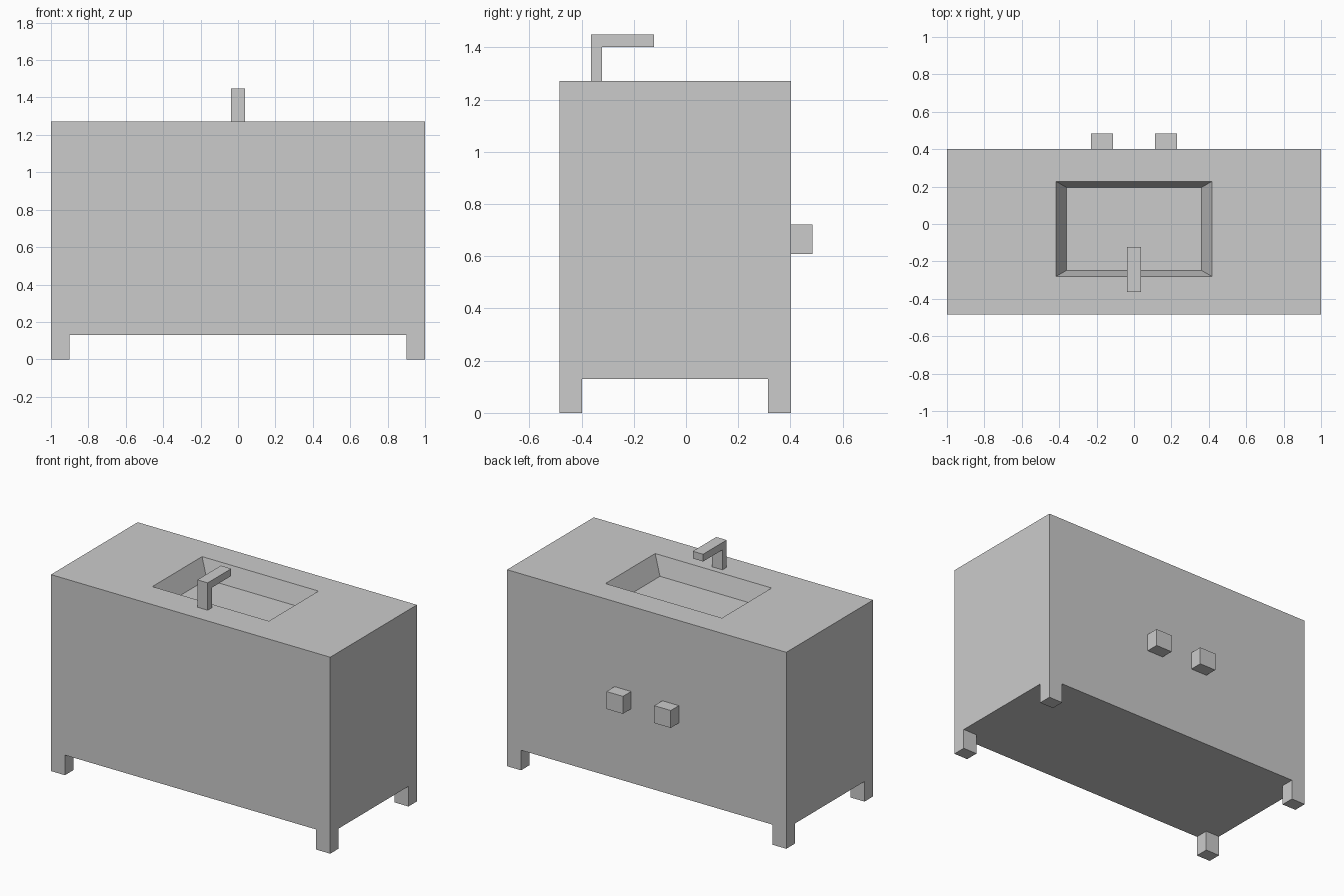
import bpy
import bmesh

if "Cube" in bpy.data.objects:
    bpy.data.objects.remove(bpy.data.objects["Cube"])

BACK, FRONT = 0.402, -0.485       # cabinet depth limits
BOTTOM, TOP = 0.13, 1.272         # cabinet height limits


def finish(name, bm):
    bmesh.ops.recalc_face_normals(bm, faces=bm.faces)
    mesh = bpy.data.meshes.new(name)
    bm.to_mesh(mesh)
    bm.free()
    obj = bpy.data.objects.new(name, mesh)
    bpy.context.collection.objects.link(obj)
    return obj


def ring(bm, x0, x1, y0, y1, z):
    return [bm.verts.new((x, y, z)) for x, y in ((x0, y0), (x1, y0), (x1, y1), (x0, y1))]


def skin(name, rings):
    """Join rectangular rings in order and cap both ends."""
    bm = bmesh.new()
    loops = [ring(bm, *r) for r in rings]
    bm.faces.new(loops[0])
    bm.faces.new(loops[-1])
    for a, b in zip(loops, loops[1:]):
        for i in range(4):
            j = (i + 1) % 4
            bm.faces.new((a[i], a[j], b[j], b[i]))
    return finish(name, bm)


def box(name, x0, x1, y0, y1, z0, z1):
    return skin(name, [(x0, x1, y0, y1, z0), (x0, x1, y0, y1, z1)])


# Cabinet: bottom, outer top, basin opening, basin floor
skin("cabinet_with_basin", [
    (-1, 1, FRONT, BACK, BOTTOM),
    (-1, 1, FRONT, BACK, TOP),
    (-0.417, 0.417, -0.28, 0.228, TOP),
    (-0.36, 0.36, -0.248, 0.195, TOP - 0.12),
])

# Legs and door knobs, one per side
for side, s in (("left", -1), ("right", 1)):
    x0, x1 = sorted((s * 0.9, s))
    box(f"front_leg_{side}", x0, x1, FRONT, FRONT + 0.087, 0, BOTTOM)
    box(f"back_leg_{side}", x0, x1, BACK - 0.087, BACK, 0, BOTTOM)
    x0, x1 = sorted((s * 0.112, s * 0.23))
    box(f"door_knob_{side}", x0, x1, BACK, 0.485, 0.608, 0.721)

# Faucet: L-shaped side profile (y, z) extruded across x
profile = [(-0.363, TOP), (-0.321, TOP), (-0.321, 1.402),
           (-0.122, 1.402), (-0.122, 1.449), (-0.363, 1.449)]
bm = bmesh.new()
face = bm.faces.new([bm.verts.new((-0.037, y, z)) for y, z in profile])
extruded = bmesh.ops.extrude_face_region(bm, geom=[face], use_keep_orig=True)
verts = [g for g in extruded["geom"] if isinstance(g, bmesh.types.BMVert)]
bmesh.ops.translate(bm, verts=verts, vec=(0.074, 0, 0))
finish("faucet", bm)
